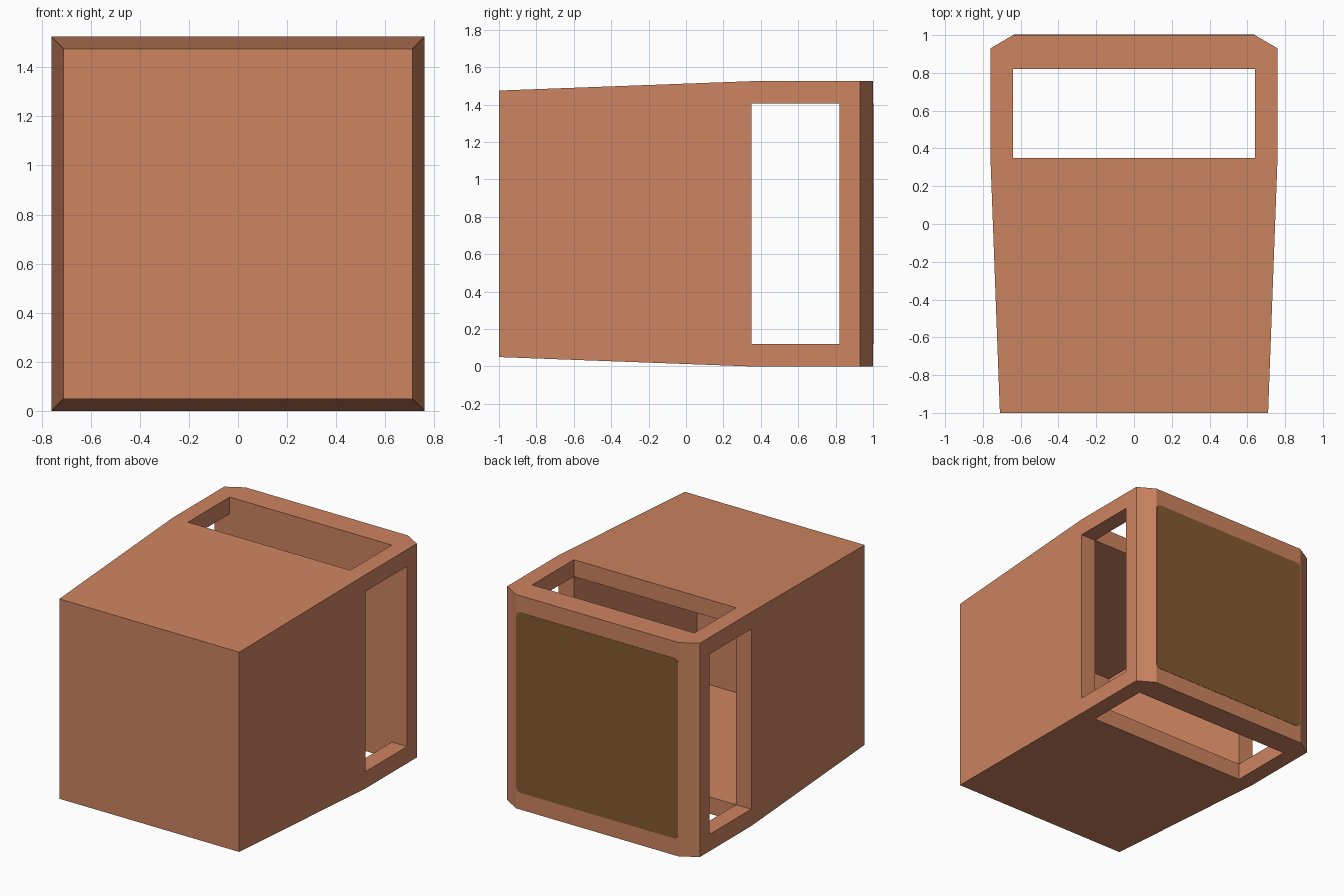
import bpy, bmesh, math

if "Cube" in bpy.data.objects:
    bpy.data.objects.remove(bpy.data.objects["Cube"])

MID = 0.7625  # height of the centre line


def material(name, rgb):
    m = bpy.data.materials.new(name)
    m.diffuse_color = (*rgb, 1)
    m.use_nodes = True
    m.node_tree.nodes["Principled BSDF"].inputs["Base Color"].default_value = m.diffuse_color
    return m


clay = material("terracotta", (0.61, 0.23, 0.117))
brown = material("dark_brown", (0.235, 0.10, 0.03))


def loft(name, rings, mat, caps=True):
    """Join rings of points, listed in order, into one flat-faced object."""
    bm = bmesh.new()
    loops = [[bm.verts.new(p) for p in ring] for ring in rings]
    for a, b in zip(loops, loops[1:]):
        for i in range(len(a)):
            j = (i + 1) % len(a)
            bm.faces.new((a[i], a[j], b[j], b[i]))
    if caps:
        bm.faces.new(loops[0])
        bm.faces.new(loops[-1])
    bmesh.ops.recalc_face_normals(bm, faces=bm.faces)
    mesh = bpy.data.meshes.new(name)
    bm.to_mesh(mesh)
    bm.free()
    mesh.materials.append(mat)
    obj = bpy.data.objects.new(name, mesh)
    bpy.context.collection.objects.link(obj)
    return obj


def rect(y, hw, hh, cx=0, cz=MID):
    return [(cx + sx * hw, y, cz + sz * hh)
            for sx, sz in ((-1, -1), (1, -1), (1, 1), (-1, 1))]


# Hollow tapered front shell: cavity end, cavity mouth, rim, outer front
loft("front_shell", [rect(-0.98, 0.6, 0.6), rect(0.35, 0.64, 0.6425),
                     rect(0.35, 0.76, 0.7625), rect(-1, 0.71, 0.7125)], clay)

# Four corner bars between the open windows
for sx in (-1, 1):
    for sz in (-1, 1):
        cx, cz = sx * 0.70, MID + sz * 0.7025
        loft("corner_bar", [rect(0.35, 0.06, 0.06, cx, cz),
                            rect(0.82, 0.06, 0.06, cx, cz)], clay, caps=False)

# Solid back slab with chamfered sides
loft("back_slab", [rect(0.82, 0.76, 0.7625), rect(0.93, 0.76, 0.7625),
                   rect(1, 0.64, 0.7625)], clay)


# Thin rounded panel on the back
def rounded(y, hw, hh, r):
    pts = []
    for k, (sx, sz) in enumerate(((1, 1), (-1, 1), (-1, -1), (1, -1))):
        for s in range(5):
            a = math.radians(90 * k + 22.5 * s)
            pts.append((sx * (hw - r) + r * math.cos(a), y,
                        MID + sz * (hh - r) + r * math.sin(a)))
    return pts


loft("back_panel", [rounded(0.998, 0.638, 0.6425, 0.03),
                    rounded(1.002, 0.638, 0.6425, 0.03)], brown)
